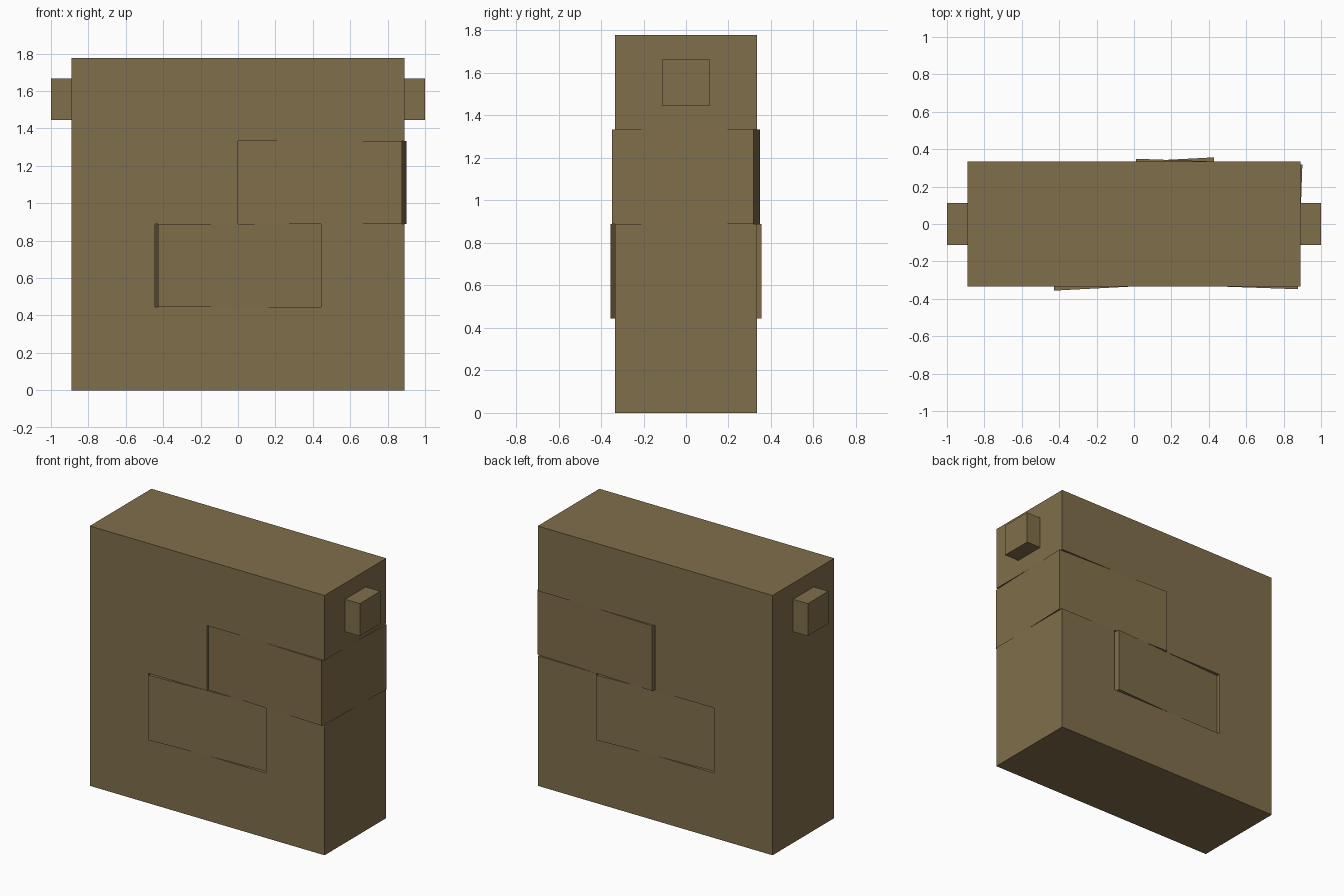
import bpy, bmesh
from math import radians
from mathutils import Matrix

if "Cube" in bpy.data.objects:
    bpy.data.objects.remove(bpy.data.objects["Cube"], do_unlink=True)

U = 2 / 9            # block unit
DEPTH = 3 * U

# Single flat colour
olive = bpy.data.materials.new("olive brown")
olive.use_nodes = True
olive.diffuse_color = (0.216, 0.156, 0.069, 1)
olive.node_tree.nodes["Principled BSDF"].inputs["Base Color"].default_value = olive.diffuse_color


def add_object(name, bm):
    bmesh.ops.recalc_face_normals(bm, faces=bm.faces)
    mesh = bpy.data.meshes.new(name)
    bm.to_mesh(mesh)
    bm.free()
    mesh.materials.append(olive)
    obj = bpy.data.objects.new(name, mesh)
    bpy.context.scene.collection.objects.link(obj)
    return obj


def add_box(name, size, center, turn=0):
    bm = bmesh.new()
    bmesh.ops.create_cube(bm, size=1, matrix=Matrix.Diagonal((*size, 1)))
    obj = add_object(name, bm)
    obj.location = center
    obj.rotation_euler.z = radians(turn)
    return obj


# Body: front outline with stepped notch for the two loose blocks, in block units
outline = [(-4, 0), (4, 0), (4, 4), (2, 4), (2, 2), (-2, 2),
           (-2, 4), (0, 4), (0, 6), (4, 6), (4, 8), (-4, 8)]
bm = bmesh.new()
front = bm.faces.new([bm.verts.new((x * U, -DEPTH / 2, z * U)) for x, z in outline])
back = bmesh.ops.extrude_face_region(bm, geom=[front])["geom"]
bmesh.ops.translate(bm, vec=(0, DEPTH, 0),
                    verts=[v for v in back if isinstance(v, bmesh.types.BMVert)])
add_object("body", bm)

# Loose blocks, slightly twisted in the notch
block_size = (4 * U, DEPTH, 2 * U)
add_box("lower_block", block_size, (0, 0, 3 * U), 3)
add_box("upper_block", block_size, (2 * U, 0, 5 * U), -2)

# Side pegs
for side, sign in (("left", 1), ("right", -1)):
    add_box(side + "_peg", (U / 2, U, U), (sign * 4.25 * U, 0, 7 * U))
